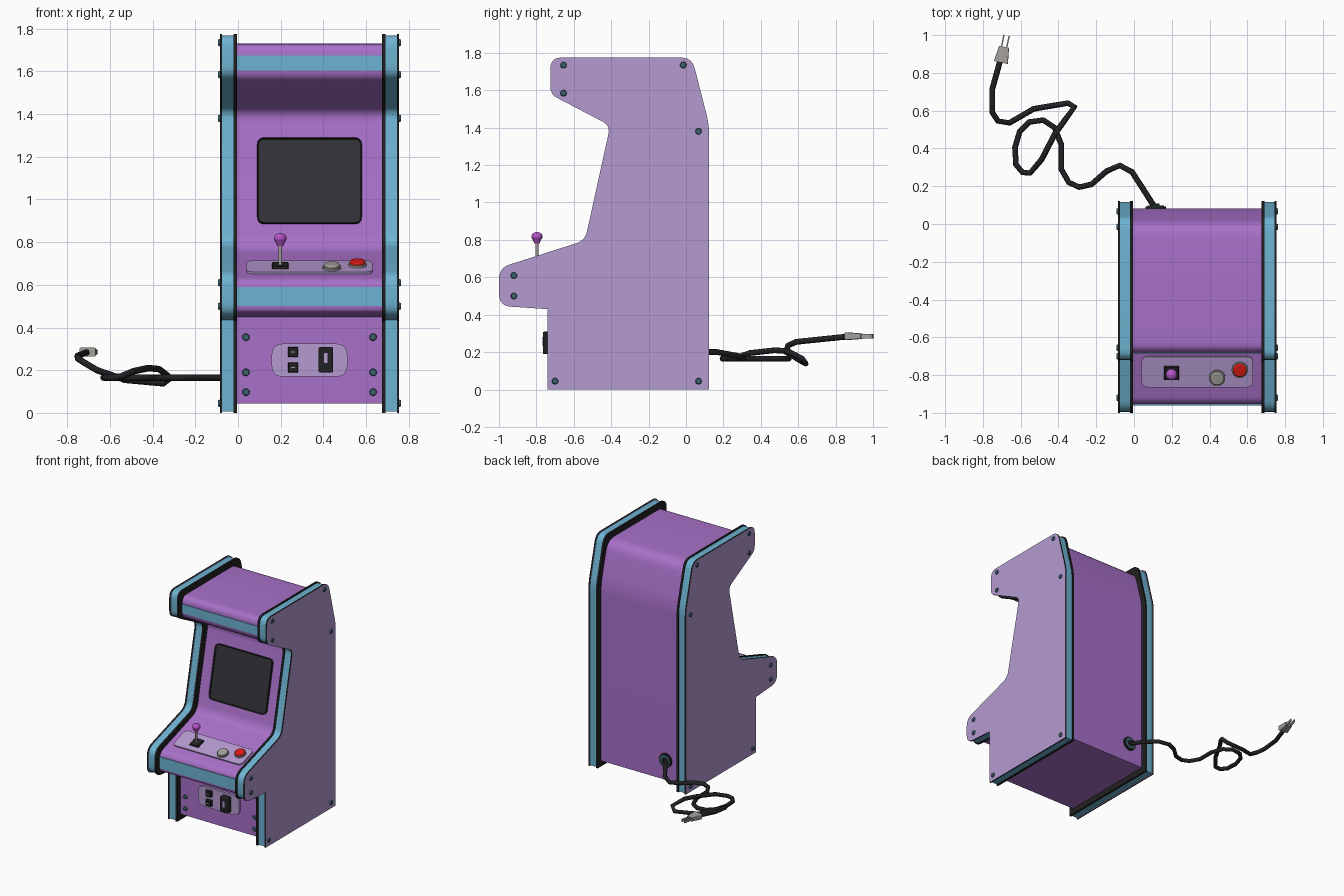
import bpy, bmesh, math
from mathutils import Matrix, Vector

if "Cube" in bpy.data.objects:
    bpy.data.objects.remove(bpy.data.objects["Cube"])

CX = 0.335  # middle of the cabinet


def material(name, rgb):
    m = bpy.data.materials.new(name)
    m.diffuse_color = (*rgb, 1)
    m.use_nodes = True
    m.node_tree.nodes["Principled BSDF"].inputs["Base Color"].default_value = m.diffuse_color
    return m


PURPLE = material("purple", (0.39, 0.162, 0.58))
LILAC = material("lilac", (0.46, 0.32, 0.63))
BLUE = material("sky blue", (0.155, 0.45, 0.64))
BLACK = material("black", (0.015, 0.015, 0.017))
SCREEN = material("screen grey", (0.032, 0.032, 0.038))
MAGENTA = material("magenta", (0.46, 0.09, 0.58))
RED = material("red", (0.72, 0.01, 0.008))
GREY = material("warm grey", (0.36, 0.34, 0.32))
TEAL = material("dark teal", (0.045, 0.12, 0.15))


def rounded(corners, n=6):
    """Outline with each (a, b, r) corner rounded over tangent length r."""
    out = []
    for i, (a, b, r) in enumerate(corners):
        p = Vector((a, b))
        if r == 0:
            out.append(p)
            continue
        p0 = p + (Vector(corners[i - 1][:2]) - p).normalized() * r
        p1 = p + (Vector(corners[(i + 1) % len(corners)][:2]) - p).normalized() * r
        for k in range(n + 1):
            t = k / n
            out.append(p0 * (1 - t) ** 2 + p * 2 * t * (1 - t) + p1 * t * t)
    return out


def inset(corners, d):
    """Move a clockwise corner list inward by d."""
    out = []
    for i, (a, b, r) in enumerate(corners):
        p = Vector((a, b))
        e0 = (p - Vector(corners[i - 1][:2])).normalized()
        e1 = (Vector(corners[(i + 1) % len(corners)][:2]) - p).normalized()
        n0, n1 = Vector((e0.y, -e0.x)), Vector((e1.y, -e1.x))
        q = p + (n0 + n1) * d / (1 + n0.dot(n1))
        out.append((q.x, q.y, r))
    return out


def rect(w, h, r=0.0):
    return rounded([(-w / 2, -h / 2, r), (w / 2, -h / 2, r), (w / 2, h / 2, r), (-w / 2, h / 2, r)])


def circle(r, n=16):
    return [Vector((r * math.cos(2 * math.pi * k / n), r * math.sin(2 * math.pi * k / n))) for k in range(n)]


def finish(name, bm, mats):
    bmesh.ops.recalc_face_normals(bm, faces=bm.faces[:])
    me = bpy.data.meshes.new(name)
    bm.to_mesh(me)
    bm.free()
    for m in mats:
        me.materials.append(m)
    me.shade_smooth()
    me.set_sharp_from_angle(angle=math.radians(32))
    ob = bpy.data.objects.new(name, me)
    bpy.context.collection.objects.link(ob)
    return ob


def prism(name, pts, depth, frame, mat, top=1.0, rim_mat=None, recess=None, bevel=0):
    """Extrude a 2D outline along the frame's local z; optionally colour the rim or recess the top."""
    bm = bmesh.new()
    low = [bm.verts.new((p.x, p.y, 0)) for p in pts]
    high = [bm.verts.new((p.x * top, p.y * top, depth)) for p in pts]
    n = len(pts)
    bm.faces.new(low)
    cap = bm.faces.new(high)
    for i in range(n):
        f = bm.faces.new((low[i], low[(i + 1) % n], high[(i + 1) % n], high[i]))
        f.material_index = 1 if rim_mat else 0
    if recess:
        width, sink = recess
        for f in bmesh.ops.inset_region(bm, faces=[cap], thickness=width)["faces"]:
            f.material_index = 1
        for f in bmesh.ops.inset_region(bm, faces=[cap], thickness=0.006, depth=-sink)["faces"]:
            f.material_index = 1
    bm.transform(frame)
    ob = finish(name, bm, [mat, rim_mat] if rim_mat else [mat])
    if bevel:
        mod = ob.modifiers.new("soft edge", "BEVEL")
        mod.width, mod.segments = bevel, 3
    return ob


def side_frame(x):  # outline (y, z), extruded along +x
    return Matrix(((0, 0, 1, x), (1, 0, 0, 0), (0, 1, 0, 0), (0, 0, 0, 1)))


def face_frame(x, y, z, tilt=90):  # 90 faces the front, 0 faces up
    return Matrix.Translation((x, y, z)) @ Matrix.Rotation(math.radians(tilt), 4, "X")


# Cabinet body
body = [(-0.70, 0.045, 0), (-0.70, 0.45, 0), (-0.955, 0.47, 0.03), (-0.955, 0.62, 0.045),
        (-0.498, 0.77, 0.06), (-0.359, 1.41, 0.05), (-0.68, 1.57, 0.04), (-0.68, 1.73, 0.055),
        (0.0, 1.73, 0.08), (0.082, 1.42, 0.08), (0.082, 0.045, 0)]
prism("cabinet_body", rounded(body), 0.68, side_frame(CX - 0.34), PURPLE)

# Side panels: black inner board, blue edge trim, lilac outer board
panel = [(-0.74, 0, 0), (-0.74, 0.43, 0), (-1, 0.447, 0.065), (-1, 0.65, 0.06), (-0.54, 0.797, 0.05),
         (-0.405, 1.411, 0.045), (-0.725, 1.578, 0.04), (-0.725, 1.775, 0.06),
         (0.032, 1.775, 0.06), (0.123, 1.42, 0.05), (0.123, 0, 0)]
bolts = [(-0.655, 1.735), (-0.655, 1.585), (-0.015, 1.735), (0.067, 1.38),
         (-0.92, 0.61), (-0.92, 0.50), (-0.70, 0.045), (0.067, 0.045)]
for side, s in (("left", -1), ("right", 1)):
    full, trim = rounded(panel), rounded(inset(panel, 0.006))
    prism(side + "_inner_board", full, s * 0.015, side_frame(CX + s * 0.34), BLACK)
    prism(side + "_edge_trim", trim, s * 0.055, side_frame(CX + s * 0.355), BLUE)
    prism(side + "_outer_board", full, s * 0.01, side_frame(CX + s * 0.41), LILAC, rim_mat=BLACK)
    for y, z in bolts:
        prism(side + "_panel_bolt", circle(0.018, 12), s * 0.009,
              side_frame(CX + s * 0.419) @ Matrix.Translation((y, z, 0)), TEAL, top=0.8)

# Blue bands across the head and the control shelf
prism("head_band", rect(0.68, 0.07), 0.006, face_frame(CX, -0.679, 1.64), BLUE)
prism("shelf_band", rect(0.68, 0.09), 0.006, face_frame(CX, -0.954, 0.545), BLUE)

# Screen with raised bezel
SLOPE = 77.74
prism("screen", rect(0.49, 0.41, 0.035), 0.022, face_frame(CX, -0.43, 1.085, SLOPE), SCREEN,
      rim_mat=BLACK, recess=(0.012, 0.012))

# Control plate and everything sitting on it
TILT = 18.15
deck = face_frame(CX, -0.78, 0.676, TILT)
prism("control_plate", rect(0.59, 0.17, 0.035), 0.012, deck, LILAC)


def on_deck(x, y):
    return deck @ Matrix.Translation((x - CX, (y + 0.78) / math.cos(math.radians(TILT)), 0.012))


prism("joystick_base", rect(0.078, 0.078), 0.012, on_deck(0.198, -0.785), BLACK, top=0.9)
for name, x, y, mat in (("grey_button", 0.44, -0.81, GREY), ("red_button", 0.56, -0.767, RED)):
    prism(name + "_collar", circle(0.043, 24), 0.01, on_deck(x, y), GREY)
    prism(name, circle(0.036, 24), 0.024, on_deck(x, y), mat, bevel=0.007)
prism("joystick_rod", circle(0.008, 12), 0.11, Matrix.Translation((0.198, -0.797, 0.685)), GREY)
prism("joystick_neck", circle(0.014, 16), 0.028, Matrix.Translation((0.198, -0.797, 0.782)), MAGENTA, top=1.9)
bm = bmesh.new()
bmesh.ops.create_uvsphere(bm, u_segments=20, v_segments=12, radius=0.03,
                          matrix=Matrix.Translation((0.198, -0.797, 0.818)) @ Matrix.Diagonal((1, 1, 0.8, 1)))
finish("joystick_ball", bm, [MAGENTA])

# Coin door
prism("coin_plate", rect(0.355, 0.155, 0.055), 0.018, face_frame(CX, -0.70, 0.247), LILAC)
for z in (0.285, 0.213):
    prism("coin_slot", rect(0.048, 0.048), 0.022, face_frame(0.258, -0.718, z), BLACK, top=0.9)
    prism("coin_slot_slit", rect(0.018, 0.006), 0.002, face_frame(0.258, -0.74, z), GREY)
prism("coin_return", rect(0.068, 0.12, 0.008), 0.047, face_frame(0.412, -0.718, 0.249), BLACK, bevel=0.006)
prism("coin_return_flap", rect(0.016, 0.048), 0.004, face_frame(0.412, -0.764, 0.257), LILAC)
for x in (CX - 0.298, CX + 0.298):
    for z in (0.355, 0.19, 0.097):
        prism("front_bolt", circle(0.018, 12), 0.01, face_frame(x, -0.699, z), TEAL, top=0.8)

# Cord outlet on the back
prism("outlet_ring", circle(0.054, 20), 0.012, face_frame(0.115, 0.081, 0.20, -90), BLACK)
prism("outlet_disc", circle(0.044, 20), 0.016, face_frame(0.115, 0.081, 0.20, -90), TEAL)
prism("outlet_sleeve", circle(0.024, 16), 0.028, face_frame(0.115, 0.081, 0.20, -90), BLACK, top=0.8)

# Power cord
path = [(0.115, 0.08, 0.20), (0.06, 0.167, 0.20), (-0.01, 0.275, 0.18), (-0.075, 0.31, 0.165),
        (-0.145, 0.28, 0.165), (-0.225, 0.21, 0.165), (-0.29, 0.195, 0.165), (-0.345, 0.22, 0.165),
        (-0.385, 0.29, 0.165), (-0.385, 0.42, 0.165), (-0.42, 0.51, 0.165), (-0.48, 0.55, 0.165),
        (-0.555, 0.54, 0.165), (-0.605, 0.49, 0.165), (-0.63, 0.405, 0.165), (-0.625, 0.315, 0.165),
        (-0.59, 0.273, 0.165), (-0.55, 0.27, 0.17), (-0.49, 0.34, 0.195), (-0.42, 0.475, 0.21),
        (-0.37, 0.545, 0.205), (-0.315, 0.62, 0.165), (-0.35, 0.64, 0.138), (-0.53, 0.61, 0.155),
        (-0.66, 0.535, 0.20), (-0.72, 0.545, 0.235), (-0.75, 0.59, 0.255), (-0.75, 0.715, 0.268),
        (-0.71, 0.86, 0.283)]
cu = bpy.data.curves.new("power_cord", "CURVE")
cu.dimensions = "3D"
cu.bevel_depth, cu.bevel_resolution, cu.use_fill_caps = 0.0155, 2, True
sp = cu.splines.new("POLY")
sp.points.add(len(path) - 1)
for pt, co in zip(sp.points, path):
    pt.co = (*co, 1)
cu.materials.append(BLACK)
bpy.context.collection.objects.link(bpy.data.objects.new("power_cord", cu))

# Plug and prongs
plug = Matrix.Translation((-0.705, 0.855, 0.285)) @ Matrix.Rotation(math.radians(-12), 4, "Z") \
    @ Matrix.Rotation(math.radians(-90), 4, "X")
prism("plug", rect(0.076, 0.042, 0.008), 0.085, plug, GREY, top=0.7)
for dx in (-0.014, 0.014):
    prism("plug_prong", rect(0.007, 0.022), 0.064, plug @ Matrix.Translation((dx, 0, 0.083)), GREY)
